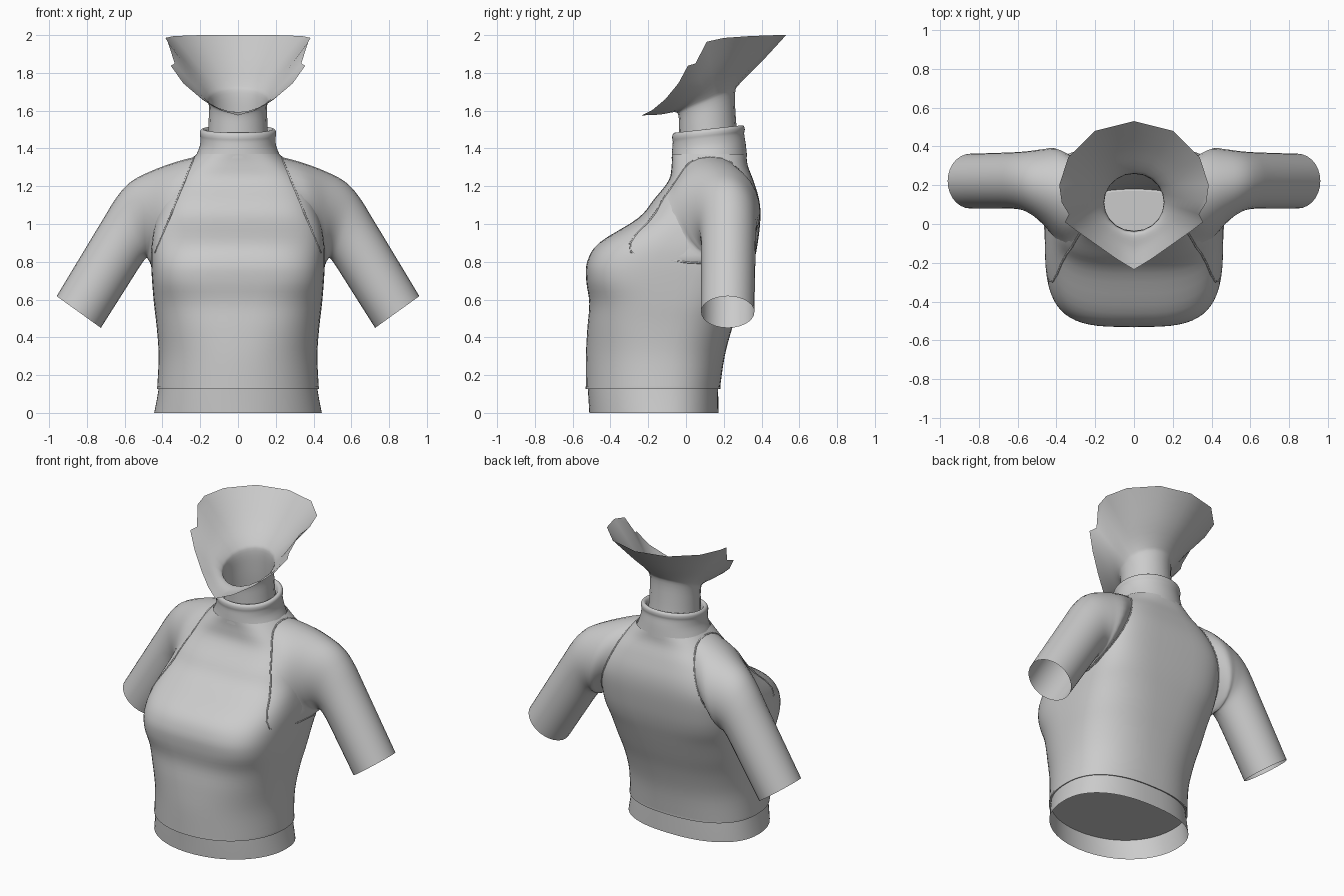
import bpy, bmesh, math
from mathutils import Vector
from mathutils.bvhtree import BVHTree

cube = bpy.data.objects.get("Cube")
if cube:
    bpy.data.objects.remove(cube, do_unlink=True)

grey = bpy.data.materials.new("plain grey")
grey.use_nodes = True
GREY = (0.6, 0.6, 0.6, 1)
grey.diffuse_color = GREY
grey.node_tree.nodes["Principled BSDF"].inputs["Base Color"].default_value = GREY


def spline(a, b, c, d, t):
    return 0.5 * (2 * b + (c - a) * t + (2 * a - 5 * b + 4 * c - d) * t * t
                  + (3 * b - a - 3 * c + d) * t ** 3)


def refine(rings, steps):
    """Insert smooth in-between rings."""
    out, last = [], len(rings) - 1
    for i in range(last):
        quad = [rings[max(0, min(last, k))] for k in range(i - 1, i + 3)]
        for s in range(steps):
            out.append([spline(*p, s / steps) for p in zip(*quad)])
    return out + [rings[-1]]


def build(name, bm):
    mesh = bpy.data.meshes.new(name)
    bm.to_mesh(mesh)
    bm.free()
    obj = bpy.data.objects.new(name, mesh)
    bpy.context.collection.objects.link(obj)
    mesh.materials.append(grey)
    bpy.ops.object.select_all(action='DESELECT')
    obj.select_set(True)
    bpy.context.view_layer.objects.active = obj
    bpy.ops.object.shade_smooth_by_angle(angle=math.radians(50))
    return obj


def loft(name, rings, mirror=False):
    """Skin a stack of closed rings, leaving both ends open."""
    bm = bmesh.new()
    rows = [[bm.verts.new(p) for p in ring] for ring in rings]
    n = len(rows[0])
    for lo, hi in zip(rows, rows[1:]):
        for i in range(n):
            j = (i + 1) % n
            bm.faces.new((lo[i], lo[j], hi[j], hi[i]))
    if mirror:
        bmesh.ops.scale(bm, vec=(-1, 1, 1), verts=bm.verts)
        bmesh.ops.reverse_faces(bm, faces=bm.faces)
    return build(name, bm)


def section(z, half, front, back, front_power, back_power, mid=0.56, tilt=0.0, n=64):
    """Rounded-box body section; tilt raises the back edge."""
    yc = front + (back - front) * mid
    pts = []
    for i in range(n):
        a = math.tau * i / n
        c, s = math.cos(a), math.sin(a)
        power, depth = (back_power, back - yc) if s > 0 else (front_power, yc - front)
        x = half * math.copysign(abs(c) ** (2 / power), c)
        y = yc + depth * math.copysign(abs(s) ** (2 / power), s)
        pts.append(Vector((x, y, z + tilt * (y - yc))))
    return pts


# Top garment: height, half width, front, back, front and back squareness
torso_rows = [
    (0.13, 0.428, -0.53, 0.18, 2.1, 2.4), (0.3, 0.42, -0.53, 0.205, 2.2, 2.4),
    (0.45, 0.43, -0.522, 0.245, 2.5, 2.5), (0.58, 0.445, -0.512, 0.29, 2.9, 2.7),
    (0.7, 0.455, -0.528, 0.33, 3.5, 3.0), (0.8, 0.46, -0.523, 0.36, 3.5, 3.5),
    (0.9, 0.457, -0.46, 0.38, 3.2, 3.8), (1.03, 0.435, -0.255, 0.394, 3.4, 3.9),
    (1.13, 0.4, -0.17, 0.387, 3.7, 3.7), (1.23, 0.34, -0.092, 0.357, 3.8, 3.4),
    (1.31, 0.275, -0.076, 0.327, 3.0, 2.8), (1.37, 0.218, -0.075, 0.32, 2.4, 2.3),
]
torso = loft("top_garment", refine([section(*r) for r in torso_rows], 4))

# Turned-down collar with a soft lip
collar_rows = [
    (1.35, 0.228, -0.076, 0.324), (1.41, 0.203, -0.073, 0.316),
    (1.455, 0.199, -0.07, 0.308), (1.475, 0.202, -0.073, 0.311),
    (1.493, 0.2, -0.071, 0.309), (1.503, 0.187, -0.06, 0.297),
    (1.492, 0.17, -0.047, 0.283), (1.45, 0.157, -0.038, 0.272),
]
loft("collar", refine([section(*r, 2.1, 2.1, 0.5, 0.02 + min(0.09, r[0] - 1.35))
                       for r in collar_rows], 3))

# Waist band of skin, with the hem lip above it
waist_top = section(0.13, 0.42, -0.52, 0.17, 2.1, 2.4)
loft("waist", [section(0, 0.444, -0.512, 0.172, 2.05, 2.35),
               section(0.07, 0.43, -0.516, 0.171, 2.1, 2.4), waist_top])
loft("hem", [waist_top, section(0.126, 0.43, -0.532, 0.182, 2.1, 2.4),
             section(0.14, 0.43, -0.532, 0.183, 2.1, 2.4)])

# Inner floor closing the body above the waist band
floor = bmesh.new()
floor.faces.new([floor.verts.new(p) for p in waist_top])
build("inner_floor", floor)

# Neck flaring into an open cut rim, given as half of the rim outline
rim_half = [
    (0, -0.235, 1.575), (0.09, -0.18, 1.602), (0.19, -0.11, 1.66),
    (0.29, -0.04, 1.745), (0.356, 0.01, 1.838), (0.335, 0.05, 1.85),
    (0.372, 0.11, 1.965), (0.385, 0.2, 1.985), (0.34, 0.34, 1.995),
    (0.2, 0.48, 2.0), (0, 0.53, 2.0),
]
rim = [Vector(p) for p in rim_half]
rim += [Vector((-p.x, p.y, p.z)) for p in rim[-2:0:-1]]


def neck_ring(front_z, back_z, half, front, back):
    pts = []
    for i in range(len(rim)):
        a = math.tau * i / len(rim)
        t = (1 - math.cos(a)) / 2
        pts.append(Vector((half * math.sin(a), front + (back - front) * t,
                           front_z + (back_z - front_z) * t)))
    return pts


throat = neck_ring(1.572, 1.695, 0.155, -0.04, 0.26)
flare = [a.lerp(b, 0.1) + Vector((0, 0, 0.02)) for a, b in zip(throat, rim)]
half_way = [a.lerp(b, 0.5) + Vector((0, 0, 0.006)) for a, b in zip(throat, rim)]
neck = [neck_ring(1.42, 1.45, 0.161, -0.035, 0.275),
        neck_ring(1.5, 1.56, 0.156, -0.036, 0.264), throat, flare, half_way, rim]
loft("neck_and_flare", refine(neck, 4))

# Sleeves: top x, top z, underside x, underside z, front, back
sleeve_rows = [
    (0.23, 1.355, 0.462, 0.79, -0.13, 0.385), (0.34, 1.325, 0.475, 0.81, -0.07, 0.39),
    (0.46, 1.28, 0.482, 0.82, 0.0, 0.385), (0.565, 1.225, 0.495, 0.81, 0.05, 0.377),
    (0.64, 1.145, 0.52, 0.775, 0.073, 0.372), (0.73, 1.0, 0.577, 0.685, 0.08, 0.368),
    (0.96, 0.618, 0.726, 0.45, 0.08, 0.362),
]


def sleeve_ring(tx, tz, bx, bz, front, back, n=28):
    pts = []
    for i in range(n):
        a = math.tau * i / n
        t = (1 + math.cos(a)) / 2
        y = (front + back) / 2 - math.sin(a) * (back - front) / 2
        pts.append(Vector((bx + (tx - bx) * t, y, bz + (tz - bz) * t)))
    return pts


tree = BVHTree.FromPolygons([v.co for v in torso.data.vertices],
                            [p.vertices[:] for p in torso.data.polygons])


def onto_garment(points):
    """Slide armhole points front or back until they meet the garment."""
    out = []
    for i, p in enumerate(points):
        s = math.sin(math.tau * i / len(points))
        side = -1 if s > 0 else 1
        hit = tree.ray_cast(Vector((p.x, 2 * side, p.z)), Vector((0, -side, 0)))[0]
        target = hit or tree.find_nearest(p)[0]
        out.append(p.lerp(target, min(1, 1.6 * abs(s))))
    return out


control = [sleeve_ring(*r) for r in sleeve_rows]
control[0] = onto_garment(control[0])
sleeve = refine(control, 4)


def seam(name, points, sign):
    curve = bpy.data.curves.new(name, 'CURVE')
    curve.dimensions = '3D'
    curve.bevel_depth = 0.005
    curve.bevel_resolution = 1
    line = curve.splines.new('POLY')
    line.points.add(len(points) - 1)
    for target, p in zip(line.points, points):
        target.co = (sign * p.x, p.y, p.z, 1)
    line.use_cyclic_u = True
    curve.materials.append(grey)
    bpy.context.collection.objects.link(bpy.data.objects.new(name, curve))


for side, sign in (("left", 1), ("right", -1)):
    loft(side + "_sleeve", sleeve, mirror=sign < 0)
    seam(side + "_armhole_seam", control[0], sign)
